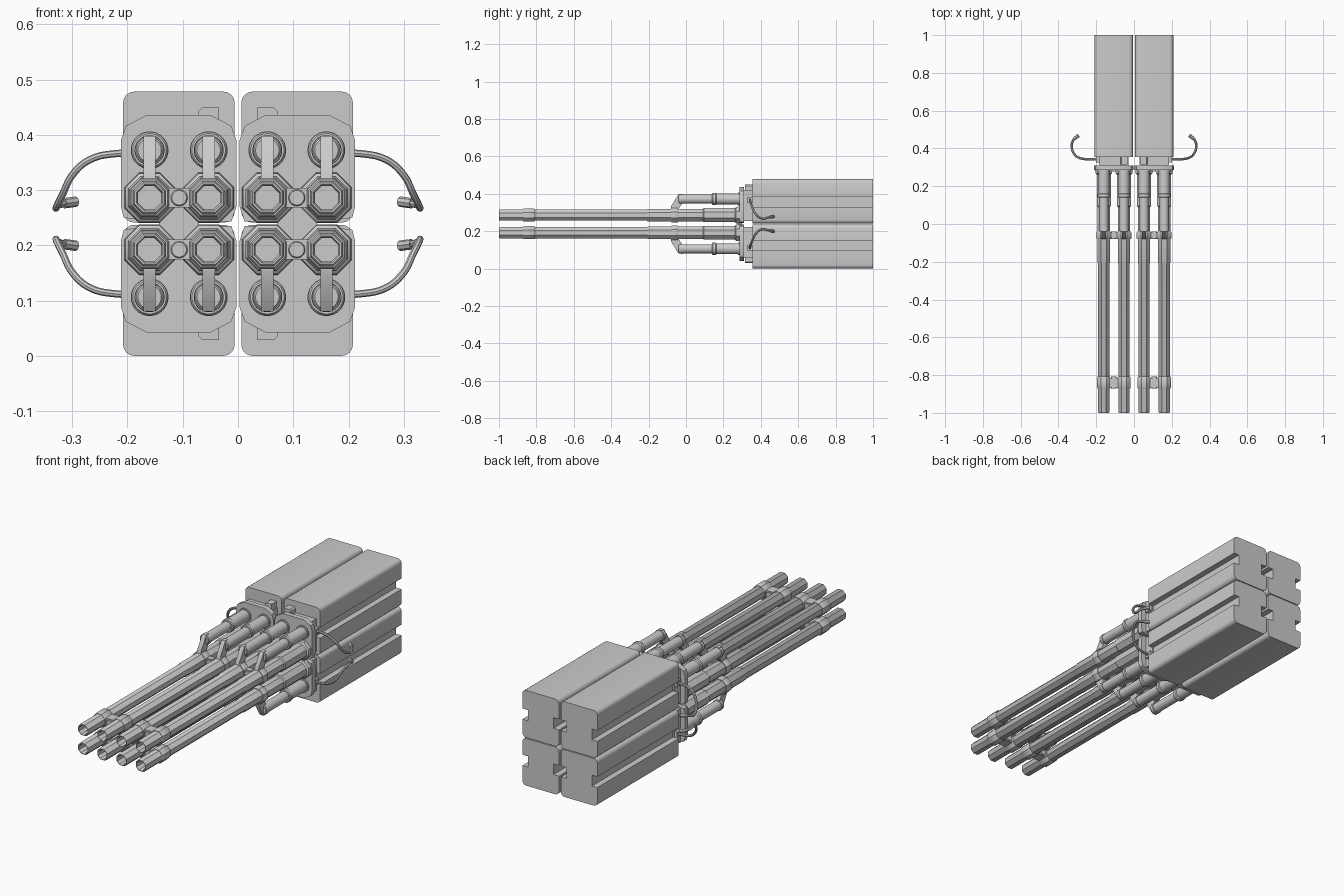
import bpy, bmesh
from math import cos, sin, pi, radians

if "Cube" in bpy.data.objects:
    bpy.data.objects.remove(bpy.data.objects["Cube"])

MID = 0.239            # height of the horizontal symmetry plane
XS = (0.053, 0.160)    # barrel columns of one twin unit
ZB, ZT = 0.286, 0.372  # barrel height, upper tube height


def finish(ob):
    """Mirror a quarter part across x and the mid height, shade by angle."""
    bpy.context.view_layer.objects.active = ob
    for o in bpy.context.selected_objects:
        o.select_set(False)
    ob.select_set(True)
    bpy.ops.object.shade_smooth_by_angle(angle=radians(32))
    m = ob.modifiers.new("Mirror", 'MIRROR')
    m.use_axis = (True, False, True)
    m.use_mirror_merge = False
    return ob


def to_object(bm, name):
    bmesh.ops.recalc_face_normals(bm, faces=bm.faces)
    bmesh.ops.translate(bm, verts=bm.verts, vec=(0, 0, -MID))
    me = bpy.data.meshes.new(name)
    bm.to_mesh(me)
    bm.free()
    ob = bpy.data.objects.new(name, me)
    ob.location.z = MID
    bpy.context.collection.objects.link(ob)
    return finish(ob)


def prism(bm, pts, a, b, axis='Y'):
    """Extrude a closed outline: (x, z) along Y or (y, z) along X."""
    def place(p, t):
        return (p[0], t, p[1]) if axis == 'Y' else (t, p[0], p[1])
    v0 = [bm.verts.new(place(p, a)) for p in pts]
    v1 = [bm.verts.new(place(p, b)) for p in pts]
    n = len(pts)
    bm.faces.new(v0)
    bm.faces.new(v1[::-1])
    for i in range(n):
        j = (i + 1) % n
        bm.faces.new((v0[i], v1[i], v1[j], v0[j]))


def lathe(bm, x, z, profile, n):
    """Turn (y, radius) pairs about a y-parallel axis; radius is flat-to-centre."""
    rings = []
    for y, r in profile:
        r /= cos(pi / n)
        rings.append([bm.verts.new((x + r * cos(2 * pi * (k + .5) / n), y,
                                    z + r * sin(2 * pi * (k + .5) / n))) for k in range(n)])
    for p, q in zip(rings, rings[1:]):
        for k in range(n):
            j = (k + 1) % n
            bm.faces.new((p[k], p[j], q[j], q[k]))
    bm.faces.new(rings[0])
    bm.faces.new(rings[-1])


def rect(x0, x1, z0, z1):
    return [(x0, z0), (x1, z0), (x1, z1), (x0, z1)]


# Receiver housing: rounded block with a lengthwise groove on both sides
x0, x1, z0, z1, r = 0.006, 0.208, 0.241, 0.478, 0.02


def arc(cx, cz, start):
    return [(cx + r * cos(start + t * pi / 8), cz + r * sin(start + t * pi / 8)) for t in range(5)]


gz0, gz1, gd = 0.328, 0.382, 0.03
outline = (arc(x0 + r, z0 + r, pi) + arc(x1 - r, z0 + r, 1.5 * pi)
           + [(x1, gz0), (x1 - gd, gz0), (x1 - gd, gz1), (x1, gz1)]
           + arc(x1 - r, z1 - r, 0) + arc(x0 + r, z1 - r, pi / 2)
           + [(x0, gz1), (x0 + gd, gz1), (x0 + gd, gz0), (x0, gz0)])
bm = bmesh.new()
prism(bm, outline, 0.355, 1.0)
to_object(bm, "receiver_housing")

# Neck and locking tab between housing and front plate
bm = bmesh.new()
prism(bm, rect(0.028, 0.186, 0.255, 0.42), 0.305, 0.36)
prism(bm, [(0.034, 0.40), (0.072, 0.40), (0.072, 0.442), (0.065, 0.449), (0.034, 0.449)],
      0.315, 0.357)
to_object(bm, "receiver_neck")

# Front plate with cut corners
bm = bmesh.new()
prism(bm, [(0.012, 0.243), (0.155, 0.243), (0.207, 0.25), (0.212, 0.27), (0.212, 0.39),
           (0.203, 0.416), (0.165, 0.436), (0.05, 0.436), (0.012, 0.416),
           (0.003, 0.39), (0.003, 0.27)], 0.285, 0.31)
to_object(bm, "front_plate")

# Central octagonal joint between upper and lower plates
bm = bmesh.new()
prism(bm, [(0.071, MID), (0.143, MID), (0.143, 0.252), (0.122, 0.268),
           (0.092, 0.268), (0.071, 0.252)], 0.278, 0.30)
to_object(bm, "plate_joint")

# Octagonal barrels with stepped rear sleeves and open muzzles
bm = bmesh.new()
for x in XS:
    lathe(bm, x, ZB, [(-0.85, 0.021), (-0.994, 0.021), (-1.0, 0.024), (-1.0, 0.027),
                      (-0.994, 0.030), (-0.21, 0.030), (-0.205, 0.033), (0.09, 0.033),
                      (0.095, 0.037), (0.262, 0.037), (0.268, 0.044), (0.29, 0.046)], 8)
to_object(bm, "barrels")

# Clamps tying each barrel pair together, with a bolt in the web
bm = bmesh.new()
for a, b, s in ((-0.872, -0.808, 0.035), (-0.08, -0.04, 0.039)):
    for x in XS:
        lathe(bm, x, ZB, [(a, s - 0.003), (a + 0.005, s), (b - 0.005, s), (b, s - 0.003)], 8)
    prism(bm, rect(XS[0], XS[1], ZB - 0.018, ZB + 0.018), a + 0.006, b - 0.006)
    lathe(bm, sum(XS) / 2, ZB, [(a, 0.013), (a + 0.003, 0.015), (b, 0.015)], 16)
to_object(bm, "barrel_clamps")

# Upper tubes with stepped sleeves
bm = bmesh.new()
for x in XS:
    lathe(bm, x, ZT, [(-0.04, 0.021), (-0.036, 0.024), (0.14, 0.024), (0.14, 0.030),
                      (0.144, 0.033), (0.158, 0.033), (0.162, 0.029), (0.278, 0.029),
                      (0.278, 0.034), (0.29, 0.034)], 24)
to_object(bm, "gas_tubes")

# Slanted brackets joining the tubes to the barrels
bm = bmesh.new()
for x in XS:
    prism(bm, [(-0.08, 0.305), (-0.08, 0.333), (-0.04, 0.398), (-0.018, 0.398),
               (-0.018, 0.35), (-0.04, 0.32), (-0.04, 0.305)], x - 0.011, x + 0.011, 'X')
    lathe(bm, x, ZT, [(-0.036, 0.026), (-0.018, 0.027)], 24)
to_object(bm, "gas_brackets")


def cable(name, pts, radius):
    cu = bpy.data.curves.new(name, 'CURVE')
    cu.dimensions = '3D'
    cu.bevel_depth = radius
    cu.bevel_resolution = 2
    cu.resolution_u = 5
    cu.use_fill_caps = True
    sp = cu.splines.new('BEZIER')
    sp.bezier_points.add(len(pts) - 1)
    for bp, (x, y, z) in zip(sp.bezier_points, pts):
        bp.co = (x, y, z - MID)
        bp.handle_left_type = bp.handle_right_type = 'AUTO'
    tmp = bpy.data.objects.new(name + "_curve", cu)
    me = bpy.data.meshes.new_from_object(tmp)
    bpy.data.objects.remove(tmp)
    ob = bpy.data.objects.new(name, me)
    ob.location.z = MID
    bpy.context.collection.objects.link(ob)
    finish(ob)


# Side cable hooking outward and back, ending in a plug
cable("side_cable", [(0.17, 0.342, 0.366), (0.22, 0.342, 0.366), (0.268, 0.345, 0.355),
                     (0.300, 0.355, 0.327), (0.317, 0.372, 0.293), (0.329, 0.405, 0.268),
                     (0.324, 0.44, 0.273), (0.304, 0.462, 0.278)], 0.0065)
cable("cable_plug", [(0.315, 0.453, 0.276), (0.293, 0.468, 0.279)], 0.0095)
# Cable socket on the side of the neck
bm = bmesh.new()
prism(bm, rect(0.18, 0.200, 0.352, 0.381), 0.325, 0.357)
to_object(bm, "cable_socket")
